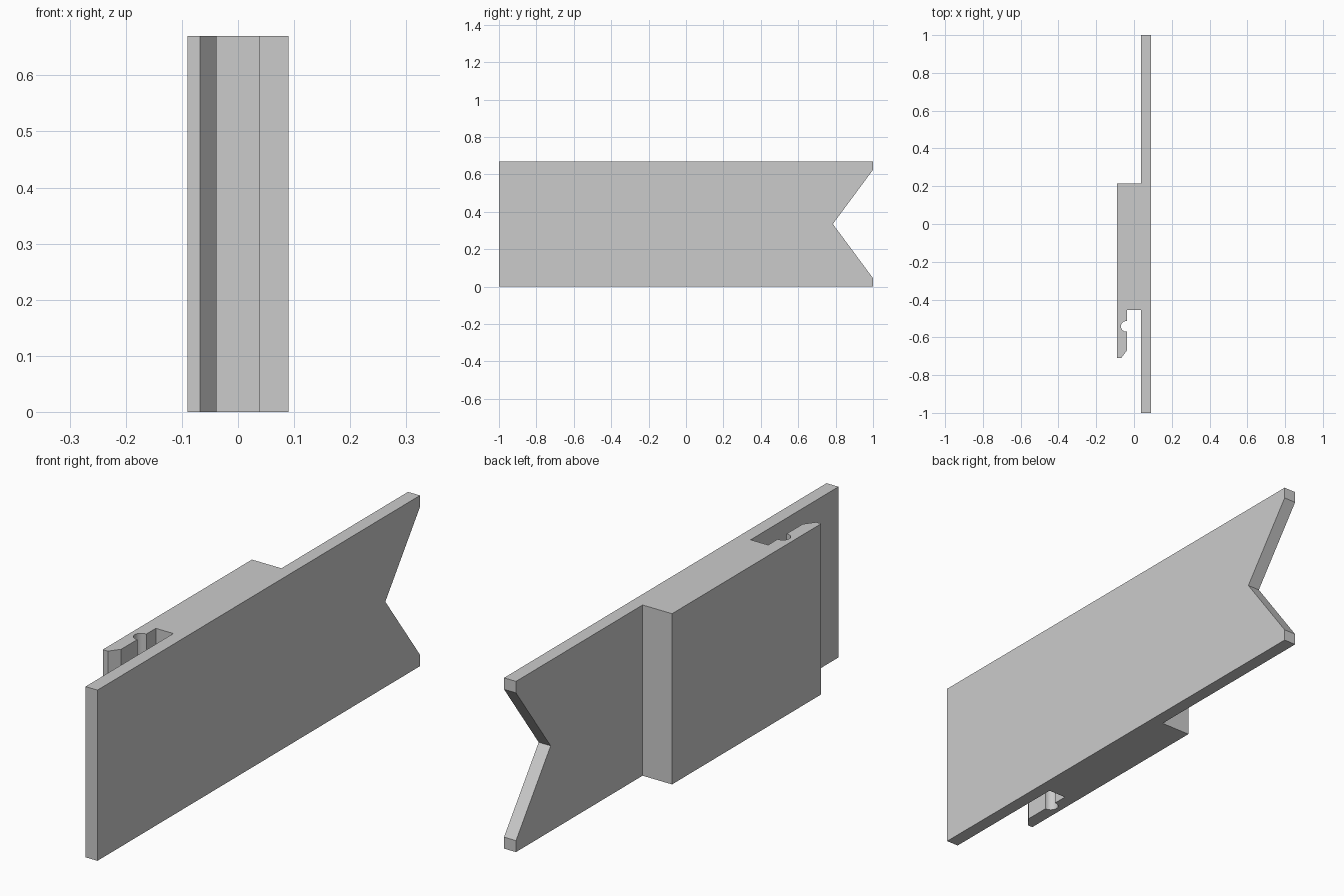
import bpy
import bmesh
from math import sin, cos, pi
from mathutils import Vector

cube = bpy.data.objects.get("Cube")
if cube:
    bpy.data.objects.remove(cube, do_unlink=True)

HEIGHT = 0.67
OUTER, INNER = 0.09, 0.038      # half width, and inner faces of plate and arm

grey = bpy.data.materials.new("plain grey")
grey.use_nodes = True
grey.diffuse_color = (0.6, 0.6, 0.6, 1)
grey.node_tree.nodes["Principled BSDF"].inputs["Base Color"].default_value = (0.6, 0.6, 0.6, 1)


def prism(name, outline, direction):
    """Extrude a closed outline along a direction."""
    bm = bmesh.new()
    face = bm.faces.new([bm.verts.new(p) for p in outline])
    result = bmesh.ops.extrude_face_region(bm, geom=[face])
    verts = [v for v in result["geom"] if isinstance(v, bmesh.types.BMVert)]
    bmesh.ops.translate(bm, verts=verts, vec=Vector(direction))
    bmesh.ops.recalc_face_normals(bm, faces=bm.faces)
    mesh = bpy.data.meshes.new(name)
    bm.to_mesh(mesh)
    bm.free()
    mesh.materials.append(grey)
    obj = bpy.data.objects.new(name, mesh)
    bpy.context.collection.objects.link(obj)
    return obj


# Round snap groove in the inner face of the clip arm
GROOVE_Y, RADIUS, STEPS = -0.542, 0.028, 16
groove = [(-INNER - 0.003 - RADIUS * sin(pi * i / STEPS),
           GROOVE_Y - RADIUS * cos(pi * i / STEPS)) for i in range(STEPS + 1)]
groove = [(-INNER, GROOVE_Y - RADIUS)] + groove + [(-INNER, GROOVE_Y + RADIUS)]

# Plan outline: long plate, thick block, slot and chamfered clip arm
plan = [(OUTER, -1), (OUTER, 1), (INNER, 1), (INNER, 0.215),
        (-OUTER, 0.215), (-OUTER, -0.71), (-0.068, -0.71), (-INNER, -0.67)]
plan += groove
plan += [(-INNER, -0.455), (INNER, -0.455), (INNER, -1)]
body = prism("clip_plate", [(x, y, 0) for x, y in plan], (0, 0, HEIGHT))

# V notch cut through the back end of the plate
mid, reach = HEIGHT / 2, 0.315
spread = reach * 0.29 / 0.215
notch = prism("notch_cutter", [(-0.2, 0.785, mid),
                               (-0.2, 0.785 + reach, mid - spread),
                               (-0.2, 0.785 + reach, mid + spread)], (0.4, 0, 0))
notch.hide_render = True
cut = body.modifiers.new("notch", "BOOLEAN")
cut.operation = "DIFFERENCE"
cut.solver = "EXACT"
cut.object = notch
bpy.context.view_layer.objects.active = body
body.select_set(True)
bpy.ops.object.modifier_apply(modifier=cut.name)
bpy.data.objects.remove(notch, do_unlink=True)

# Smooth only the round groove
bpy.ops.object.shade_smooth_by_angle(angle=pi / 9)
